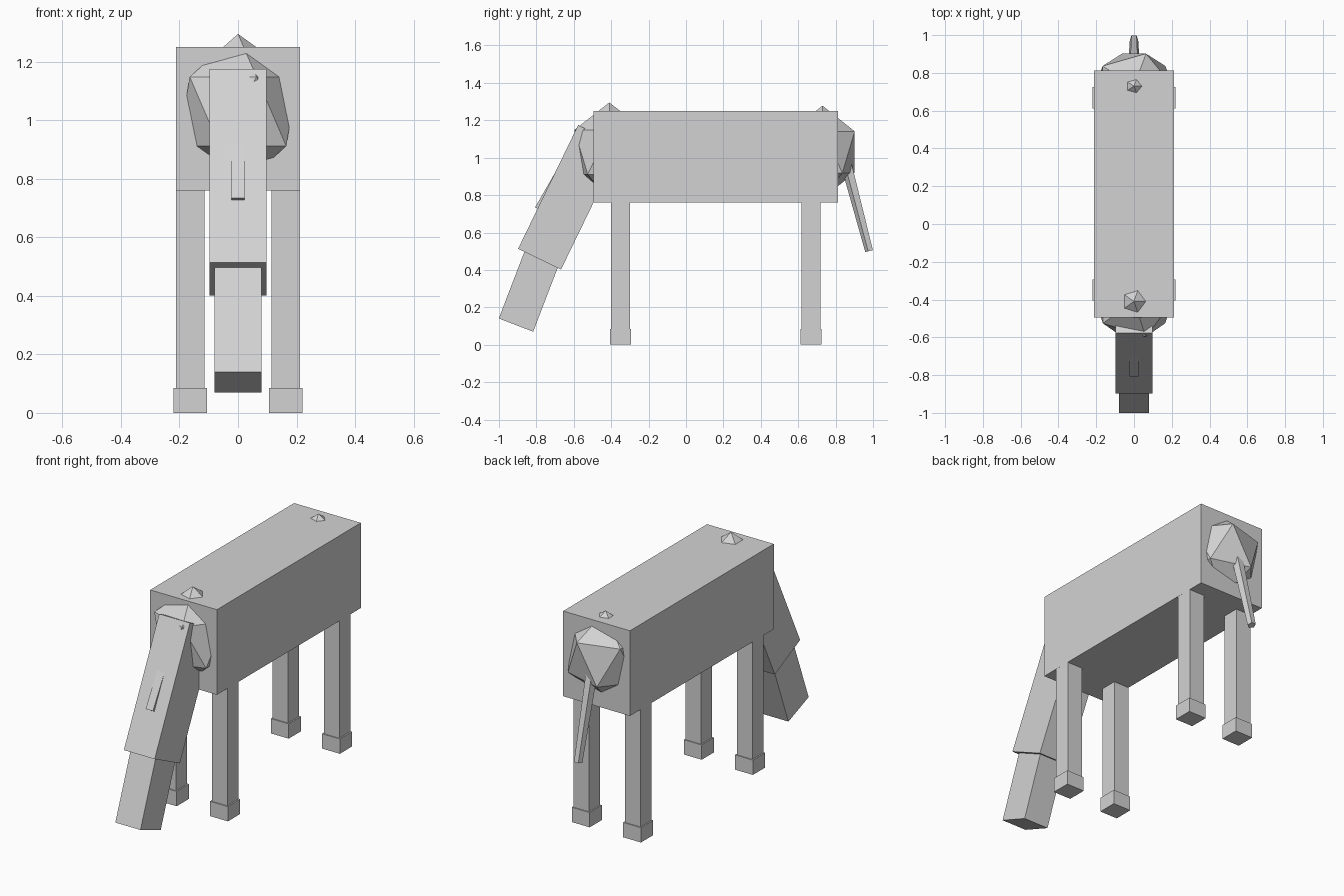
import bpy, bmesh, math
from mathutils import Vector, Matrix

if "Cube" in bpy.data.objects:
    bpy.data.objects.remove(bpy.data.objects["Cube"])

grey = bpy.data.materials.new("light grey")
grey.diffuse_color = (0.65, 0.65, 0.65, 1)
grey.use_nodes = True
grey.node_tree.nodes["Principled BSDF"].inputs["Base Color"].default_value = grey.diffuse_color


def add_object(name, bm):
    bmesh.ops.recalc_face_normals(bm, faces=bm.faces)
    mesh = bpy.data.meshes.new(name)
    bm.to_mesh(mesh)
    bm.free()
    mesh.materials.append(grey)
    obj = bpy.data.objects.new(name, mesh)
    bpy.context.collection.objects.link(obj)
    return obj


def box(name, low, high):
    low, high = Vector(low), Vector(high)
    bm = bmesh.new()
    bmesh.ops.create_cube(bm, size=1, matrix=Matrix.Translation((low + high) / 2)
                          @ Matrix.Diagonal((*(high - low), 1)))
    return add_object(name, bm)


def tilted_box(name, y, z, width, depth, length, angle):
    """Box standing on its bottom centre (y, z), leaning back by angle."""
    bm = bmesh.new()
    bmesh.ops.create_cube(bm, size=1, matrix=Matrix.Translation((0, y, z))
                          @ Matrix.Rotation(-math.radians(angle), 4, 'X')
                          @ Matrix.Translation((0, 0, length / 2))
                          @ Matrix.Diagonal((width, depth, length, 1)))
    return add_object(name, bm)


def muscle(name, centre, radii):
    bm = bmesh.new()
    bmesh.ops.create_icosphere(bm, subdivisions=1, radius=1,
                               matrix=Matrix.Translation(centre)
                               @ Matrix.Diagonal((*radii, 1)))
    return add_object(name, bm)


# Torso with the faceted chest and rump poking through it
box("body", (-0.2125, -0.495, 0.76), (0.2125, 0.813, 1.25))
muscle("chest", (0, -0.41, 1.03), (0.228, 0.22, 0.265))
muscle("rump", (0, 0.73, 1.03), (0.23, 0.202, 0.248))

# Legs and hooves
for end, y in (("front", -0.35), ("rear", 0.668)):
    for side, s in (("right", 1), ("left", -1)):
        x = s * 0.163
        box(f"{end}_{side}_leg", (x - 0.049, y - 0.05, 0.04), (x + 0.049, y + 0.05, 0.80))
        box(f"{end}_{side}_hoof", (x - 0.057, y - 0.056, 0), (x + 0.057, y + 0.056, 0.085))

# Lowered neck, head and forelock
tilted_box("neck", -0.783, 0.4575, 0.196, 0.255, 0.735, 25.9)
tilted_box("head", -0.909, 0.105, 0.16, 0.197, 0.5, 21)
tilted_box("forelock", -0.785, 0.7225, 0.046, 0.05, 0.3, 30)

# Five-sided tapered tail hanging from the rump
lean = Matrix.Rotation(math.radians(14.7), 4, 'X')
bm = bmesh.new()
rings = []
for y, z, r in ((0.981, 0.501, 0.0232), (0.845, 1.02, 0.033)):
    ring = []
    for i in range(5):
        a = math.radians(-90 + 72 * i)
        p = Vector((0, y, z)) + lean @ Vector((r * math.cos(a), r * math.sin(a), 0))
        ring.append(bm.verts.new(p))
    bm.faces.new(ring)
    rings.append(ring)
for i in range(5):
    j = (i + 1) % 5
    bm.faces.new((rings[0][i], rings[0][j], rings[1][j], rings[1][i]))
add_object("tail", bm)
